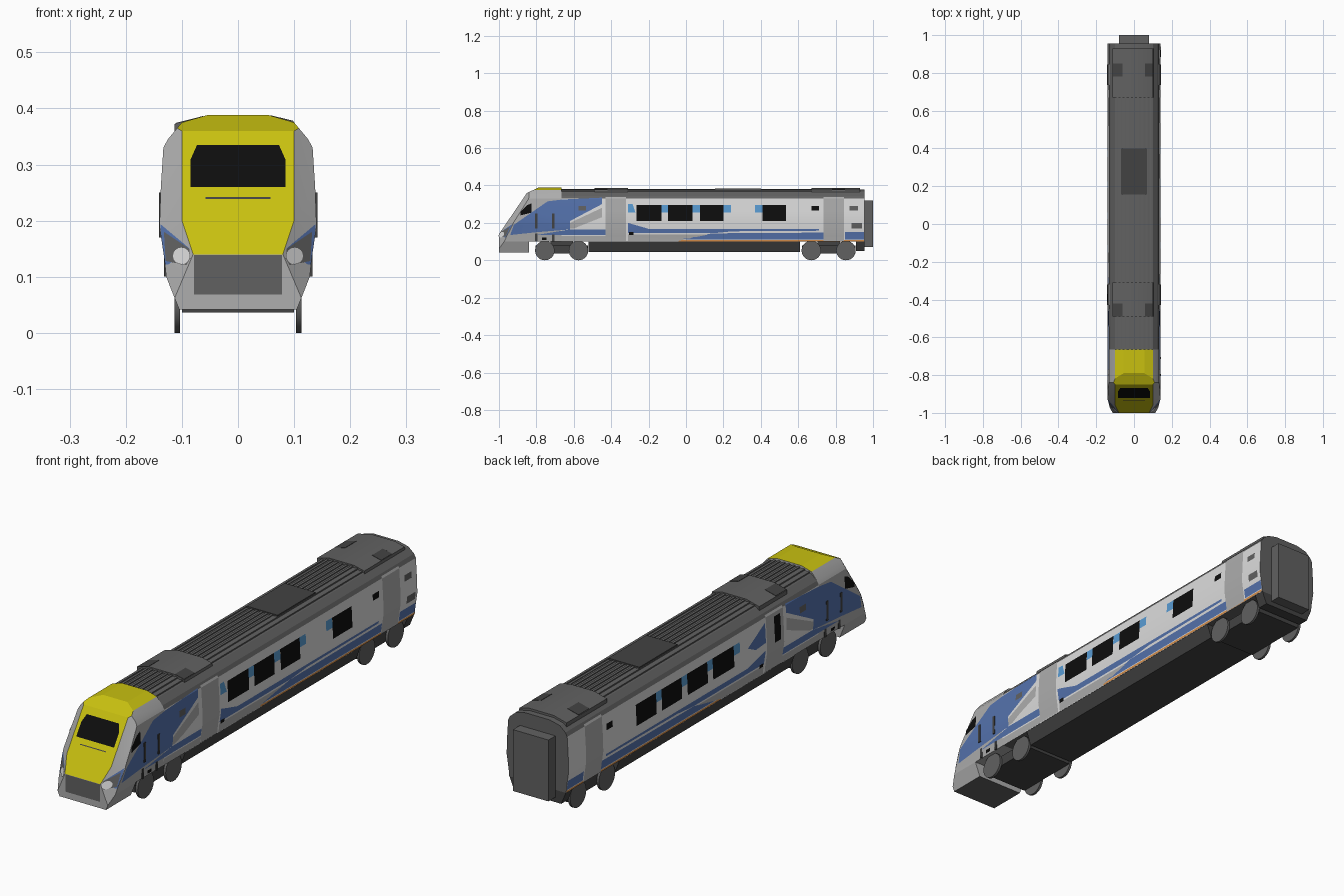
import bpy, bmesh, math
from mathutils import Vector

if "Cube" in bpy.data.objects:
    bpy.data.objects.remove(bpy.data.objects["Cube"])

# ---- colours ----
def mat(name, r, g, b):
    m = bpy.data.materials.new(name)
    m.diffuse_color = (r, g, b, 1)
    m.use_nodes = True
    m.node_tree.nodes["Principled BSDF"].inputs["Base Color"].default_value = m.diffuse_color
    return m
WHITE = mat("white", .72, .72, .72)
SILVER = mat("silver", .42, .42, .42)
GREY = mat("dark grey", .12, .12, .12)
CHARCOAL = mat("charcoal", .055, .055, .055)
BLACK = mat("black", .004, .004, .004)
BLUE = mat("blue", .09, .17, .42)
SKY = mat("light blue", .10, .33, .65)
ORANGE = mat("orange", .70, .28, .07)
YELLOW = mat("yellow", .58, .53, .005)

# ---- helpers ----
def finish(name, bm, mats, rule=None, angle=20, recalc=True):
    if recalc:
        bmesh.ops.recalc_face_normals(bm, faces=bm.faces)
    bm.normal_update()
    if rule:
        for f in bm.faces:
            f.material_index = rule(f.calc_center_median(), f.normal)
    me = bpy.data.meshes.new(name)
    bm.to_mesh(me)
    bm.free()
    for m in mats:
        me.materials.append(m)
    me.shade_smooth()
    me.set_sharp_from_angle(angle=math.radians(angle))
    ob = bpy.data.objects.new(name, me)
    bpy.context.collection.objects.link(ob)
    return ob

def extrude(section, y0, y1):
    """Closed prism of an (x, z) section along y."""
    bm = bmesh.new()
    f = bm.faces.new([bm.verts.new((x, y0, z)) for x, z in section])
    r = bmesh.ops.extrude_face_region(bm, geom=[f])
    bmesh.ops.translate(bm, vec=(0, y1 - y0, 0),
                        verts=[v for v in r["geom"] if isinstance(v, bmesh.types.BMVert)])
    bmesh.ops.recalc_face_normals(bm, faces=bm.faces)
    return bm

def both(half):
    return half + [(-x, z) for x, z in reversed(half)]

def add_box(bm, x0, x1, y0, y1, z0, z1):
    r = bmesh.ops.create_cube(bm, size=1)
    for v in r["verts"]:
        v.co = ((x0 + x1) / 2 + v.co.x * (x1 - x0), (y0 + y1) / 2 + v.co.y * (y1 - y0),
                (z0 + z1) / 2 + v.co.z * (z1 - z0))

def box(name, m, *b):
    bm = bmesh.new()
    add_box(bm, *b)
    return finish(name, bm, [m])

def plane(a, b, c):
    a, b, c = Vector(a), Vector(b), Vector(c)
    n = (b - a).cross(c - a).normalized()
    return a, (n if n.y < 0 else -n)

def cut(bm, pl):
    r = bmesh.ops.bisect_plane(bm, geom=bm.verts[:] + bm.edges[:] + bm.faces[:],
                               plane_co=pl[0], plane_no=pl[1], clear_outer=True)
    edges = [e for e in r["geom_cut"] if isinstance(e, bmesh.types.BMEdge)]
    if edges:
        bmesh.ops.edgeloop_fill(bm, edges=edges)
    bmesh.ops.recalc_face_normals(bm, faces=bm.faces)

# ---- body sections and nose planes ----
SIDE = [(.128, .10), (.131, .13), (.140, .19), (.1375, .26), (.133, .33), (.125, .345)]
ROOF = [(.10, .367), (.055, .378)]
HOOD = [(.10, .375), (.055, .388)]

def slope_y(z):
    return -1 + max(0, z - .14) * .68

def nose_planes():
    out = [plane((0, -1, .14), (.1, -1, .14), (0, slope_y(.36), .36)),
           plane((0, -.85, .36), (.1, -.85, .36), (0, -.79, .388))]
    for s in (1, -1):
        a, c = (s * .1, slope_y(.2), .2), (s * .14, slope_y(.2) + .036, .2)
        out.append(plane(a, (s * .1, slope_y(.36), .36), c))
        out.append(plane(a, (s * .08, -1, .14), c))
    return out
PLANES = nose_planes()
SLOPE, CHEEK = PLANES[0], PLANES[3]
FLAT = plane((0, -1, 0), (1, -1, 0), (0, -1, 1))

def side_x(z):
    for (x0, z0), (x1, z1) in zip(SIDE, SIDE[1:]):
        if z <= z1:
            return x0 + (x1 - x0) * (z - z0) / (z1 - z0)
    return SIDE[-1][0]

def side_panel(name, pts, m, off=.001, sides=(1, -1)):
    """Thin skin of a (y, z) outline wrapped on the body side."""
    for s in sides:
        bm = bmesh.new()
        bm.faces.new([bm.verts.new((0, y, z)) for y, z in pts])
        for _, z in SIDE:
            bmesh.ops.bisect_plane(bm, geom=bm.verts[:] + bm.edges[:] + bm.faces[:],
                                   plane_co=(0, 0, z), plane_no=(0, 0, 1))
        for v in bm.verts:
            v.co.x = s * (side_x(v.co.z) + off)
        bm.normal_update()
        for f in bm.faces:
            if f.normal.x * s < 0:
                f.normal_flip()
        finish(name + ("_right" if s > 0 else "_left"), bm, [m], recalc=False)

def rect(y0, y1, z0, z1):
    return [(y0, z0), (y1, z0), (y1, z1), (y0, z1)]

def front_plate(name, pts, pl, m, off=.0015, s=1):
    """Thin skin of an (x, z) outline laid on a nose plane."""
    p, n = pl
    bm = bmesh.new()
    vs = [bm.verts.new((s * x, p.y - (n.x * (x - p.x) + n.z * (z - p.z)) / n.y - off, z)) for x, z in pts]
    f = bm.faces.new(vs)
    f.normal_update()
    if f.normal.y > 0:
        f.normal_flip()
    finish(name, bm, [m], recalc=False)

# ---- cab with raked nose ----
cab = extrude(both(SIDE + HOOD), -1, -.665)
for pl in PLANES:
    cut(cab, pl)
finish("cab", cab, [SILVER, YELLOW], lambda c, n: int(
    n.z > .85 or (n.y < -.3 and abs(n.x) < .1 and c.z > .15)), angle=15)
skirt = extrude(both([(.105, .042), (.128, .10)]), -1, -.84)
for pl in (PLANES[3], PLANES[5]):
    cut(skirt, pl)
finish("nose_skirt", skirt, [SILVER, GREY], lambda c, n: int(n.z < -.9))

# ---- passenger body, roof and underframe ----
finish("body", extrude(both(SIDE + ROOF), -.665, .955), [WHITE, GREY],
       lambda c, n: int(c.z > .334 or abs(n.y) > .9 or n.z < -.9))
finish("underframe", extrude(both([(.106, .045), (.127, .10)]), -.52, .61), [CHARCOAL])
finish("rear_skirt", extrude(both([(.106, .05), (.127, .10)]), .91, .955), [CHARCOAL])
box("gangway", GREY, -.08, .08, .95, 1.0, .07, .32)

ribs = bmesh.new()
for i in range(-4, 5):
    x = i * .022
    z = .378 - max(0, abs(x) - .055) * .25
    add_box(ribs, x - .005, x + .005, -.665, .92, z - .01, z + .004)
finish("roof_ribs", ribs, [GREY])
box("roof_hatch", CHARCOAL, -.07, .07, .155, .40, .37, .385)
POD = [(-.113, .345), (-.113, .372), (-.055, .387), (.055, .387), (.10, .376), (.105, .35)]
for y0, y1, v in ((-.49, -.31, -.49), (.67, .93, .78)):
    finish("roof_pod", extrude(POD, y0, y1), [GREY])
    for xa, za, xb, zb in ((-.111, .374, -.062, .3865), (.058, .3878, .099, .3778)):
        finish("roof_vent", extrude([(xa, za), (xb, zb), (xb, zb - .004), (xa, za - .004)],
                                    v + .001, v + .07), [CHARCOAL])

# ---- nose details ----
front_plate("windscreen", both([(.085, .26), (.085, .308), (.073, .335)]), SLOPE, BLACK)
front_plate("wiper_line", both([(.058, .239), (.058, .242)]), SLOPE, CHARCOAL)
front_plate("nose_grille", both([(.078, .068), (.078, .139)]), FLAT, GREY, off=0.0005)
for s in (1, -1):
    front_plate("cheek_stripe", [(.086, .15), (.1385, .194), (.136, .165), (.130, .122), (.124, .122)],
                CHEEK, BLUE, .0015, s)
    front_plate("lamp_surround", [(.085, .133), (.087, .150), (.132, .180), (.129, .128), (.092, .121)],
                CHEEK, GREY, .003, s)
    front_plate("headlight", [(.101 + .015 * math.cos(t * math.pi / 8), .137 + .015 * math.sin(t * math.pi / 8))
                              for t in range(16)], CHEEK, WHITE, .005, s)

# ---- livery stripes ----
side_panel("cab_blue", [(-.94, .135), (-.92, .19), (-.74, .315), (-.66, .325), (-.45, .335), (-.45, .30),
                        (-.62, .21), (-.62, .165), (-.80, .15)], BLUE)
side_panel("cab_grey_slash", [(-.665, .17), (-.60, .17), (-.45, .23), (-.45, .28), (-.62, .20)], SILVER, .0005)
side_panel("cab_lower_blue", [(-.80, .135), (-.43, .135), (-.43, .165), (-.62, .165)], BLUE)
side_panel("cab_lower_grey", rect(-.665, -.43, .102, .13), SILVER)
side_panel("upper_blue", [(-.31, .145), (.15, .145), (.25, .155), (.71, .158), (.71, .168),
                          (-.20, .168), (-.31, .20)], BLUE)
side_panel("lower_grey", [(-.31, .102), (-.05, .102), (.12, .138), (-.31, .138)], SILVER)
side_panel("lower_blue", [(-.03, .112), (.735, .112), (.735, .148), (.14, .144)], BLUE)
side_panel("rear_blue", rect(.85, .953, .112, .15), BLUE)
side_panel("orange_line", rect(-.04, .953, .101, .109), ORANGE)
side_panel("blue_wedge", [(-.315, .23), (-.25, .225), (-.20, .25), (-.315, .31)], BLUE, sides=(-1,))
side_panel("blue_wedge", [(-.31, .255), (-.27, .255), (-.285, .30), (-.31, .30)], SKY, sides=(1,))

# ---- doors, windows and hatches ----
for y0, y1 in ((-.43, -.32), (.735, .845)):
    side_panel("door", rect(y0, y1, .102, .338), SILVER, .002)
side_panel("door_window", rect(-.41, -.37, .21, .315), BLACK, .003, (-1,))
RIGHT = [(-.265, -.13, 1), (-.095, .035, 1), (.075, .20, 1), (.41, .535, -1)]
LEFT = [(.39, .52, -1), (.226, .355, -1), (.06, .19, -1), (-.11, .026, -1)]
for s, wins in ((1, RIGHT), (-1, LEFT)):
    for y0, y1, d in wins:
        side_panel("window", rect(y0, y1, .21, .295), BLACK, .002, (s,))
        a = y1 if d > 0 else y0 - .04
        side_panel("blue_window_panel", rect(a, a + .04, .255, .295), SKY, .0015, (s,))
side_panel("small_window", rect(.67, .71, .265, .29), BLACK, .002)
side_panel("cab_hatch", rect(-.575, -.535, .265, .29), GREY, .002)
side_panel("rear_hatch", rect(.875, .92, .265, .29), GREY, .002, (1,))
side_panel("rear_vent", rect(.885, .94, .17, .20), GREY, .002, (1,))
side_panel("cab_side_window", [(-.885, .24), (-.825, .255), (-.825, .305), (-.848, .295), (-.885, .26)], BLACK, .002)
side_panel("step_socket", rect(-.77, -.745, .108, .122), BLACK, .002)
side_panel("door_socket", rect(-.305, -.28, .135, .15), BLACK, .002)
for s in (1, -1):
    for y in (-.80, -.71):
        for z0, z1 in ((.10, .19), (.17, .25)):
            x = s * min(side_x(z0), side_x(z1))
            box("handrail", CHARCOAL, x - .004, x + .005, y - .006, y + .006, z0, z1)

# ---- bogies ----
for ya, yb in ((-.755, -.575), (.67, .855)):
    mid = (ya + yb) / 2
    box("bogie_frame", CHARCOAL, -.10, .10, ya - .05, yb + .05, .036, .08)
    box("bogie_mount", CHARCOAL, -.07, .07, mid - .06, mid + .06, .07, .11)
    for y in (ya, yb):
        for s in (1, -1):
            bm = bmesh.new()
            bmesh.ops.create_cone(bm, cap_ends=True, segments=28, radius1=.052, radius2=.052, depth=.01)
            for v in bm.verts:
                v.co = (s * .108 + v.co.z, y + v.co.x, .052 + v.co.y)
            finish("wheel", bm, [GREY], angle=30)
